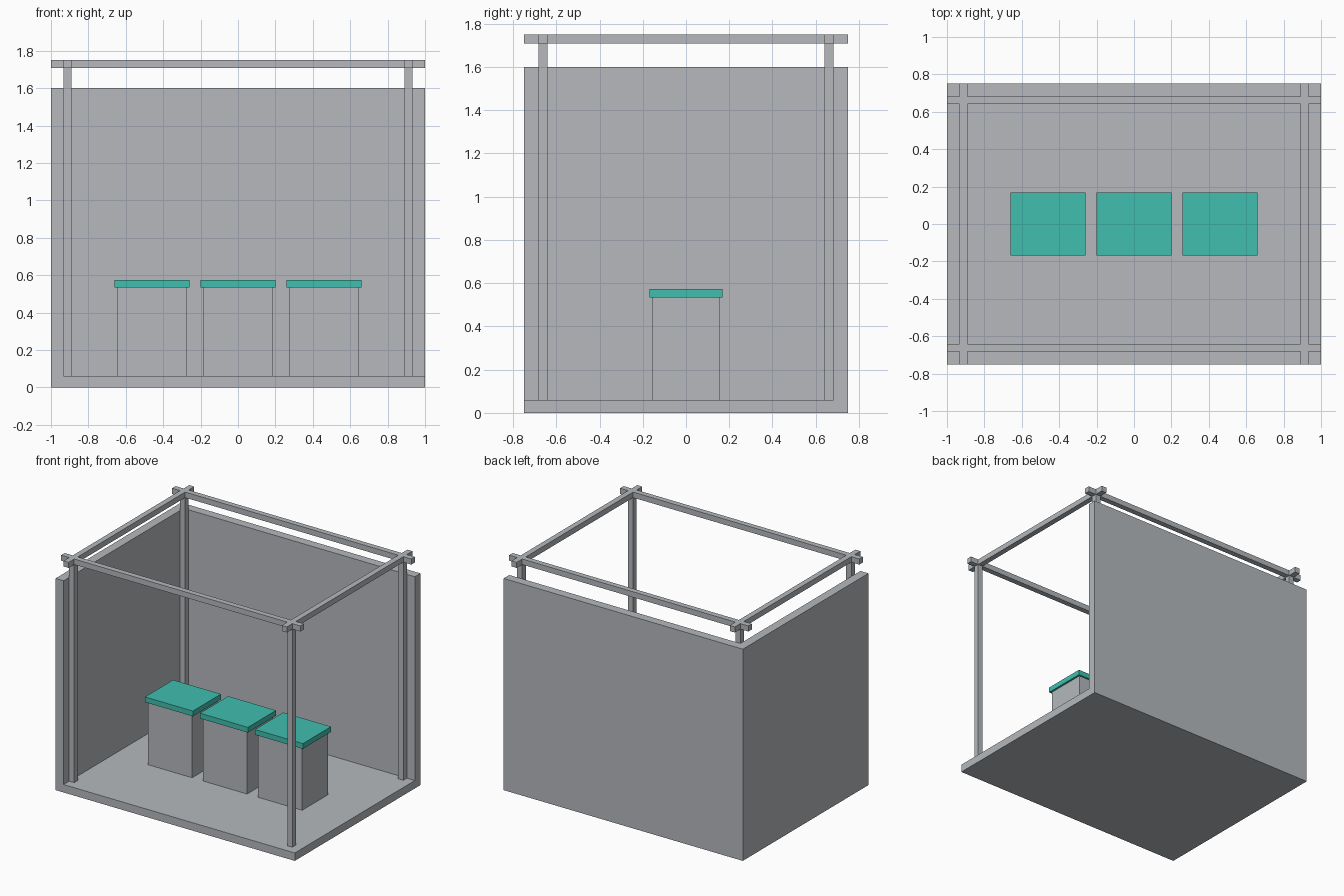
import bpy

cube = bpy.data.objects.get("Cube")
if cube:
    bpy.data.objects.remove(cube, do_unlink=True)


def material(name, rgb):
    mat = bpy.data.materials.new(name)
    mat.use_nodes = True
    mat.diffuse_color = (*rgb, 1)
    mat.node_tree.nodes["Principled BSDF"].inputs["Base Color"].default_value = (*rgb, 1)
    return mat


grey = material("light grey", (0.465, 0.485, 0.51))
teal = material("teal", (0.051, 0.52, 0.43))


def box(name, x, y, z, mat):
    """Box spanning the (low, high) range given on each axis."""
    lows, highs = zip(*(sorted(r) for r in (x, y, z)))
    bpy.ops.mesh.primitive_cube_add(
        size=1, location=[(a + b) / 2 for a, b in zip(lows, highs)])
    obj = bpy.context.object
    obj.name = name
    obj.scale = [b - a for a, b in zip(lows, highs)]
    bpy.ops.object.transform_apply(location=False, rotation=False, scale=True)
    obj.data.materials.append(mat)
    return obj


HX, HY = 1.0, 0.75            # half width and half depth
WALL, BAR = 0.067, 0.042      # wall and bar thickness
FLOOR, WALL_TOP, TOP = 0.06, 1.6, 1.75
PX, PY = HX - WALL, HY - WALL  # outer faces of the frame
IX, IY = PX - BAR, PY - BAR    # inner faces of the frame
RAIL = TOP - BAR

# Floor with two walls; front and the +x side stay open
box("floor", (-PX, HX), (-HY, PY), (0, FLOOR), grey)
box("side_wall", (-HX, -PX), (-HY, HY), (0, WALL_TOP), grey)
box("back_wall", (-PX, HX), (PY, HY), (0, WALL_TOP), grey)

# Corner posts
for sx, side in ((-1, "right"), (1, "left")):
    for sy, end in ((-1, "front"), (1, "back")):
        box(f"{end}_{side}_post", (sx * IX, sx * PX), (sy * IY, sy * PY),
            (FLOOR, RAIL), grey)

# Long rails, with cross rails fitted between them and stubs outside
for sy, end in ((-1, "front"), (1, "back")):
    box(f"{end}_rail", (-HX, HX), (sy * IY, sy * PY), (RAIL, TOP), grey)
for sx, side in ((-1, "right"), (1, "left")):
    span = (sx * IX, sx * PX)
    box(f"{side}_rail", span, (-IY, IY), (RAIL, TOP), grey)
    for sy, end in ((-1, "front"), (1, "back")):
        box(f"{end}_{side}_rail_end", span, (sy * PY, sy * HY), (RAIL, TOP), grey)

# Row of three pedestals with overhanging tops
for i in range(3):
    cx = (i - 1) * 0.46
    box(f"pedestal_{i + 1}", (cx - 0.185, cx + 0.185), (-0.155, 0.155),
        (FLOOR, 0.533), grey)
    box(f"pedestal_top_{i + 1}", (cx - 0.2, cx + 0.2), (-0.168, 0.168),
        (0.533, 0.573), teal)
